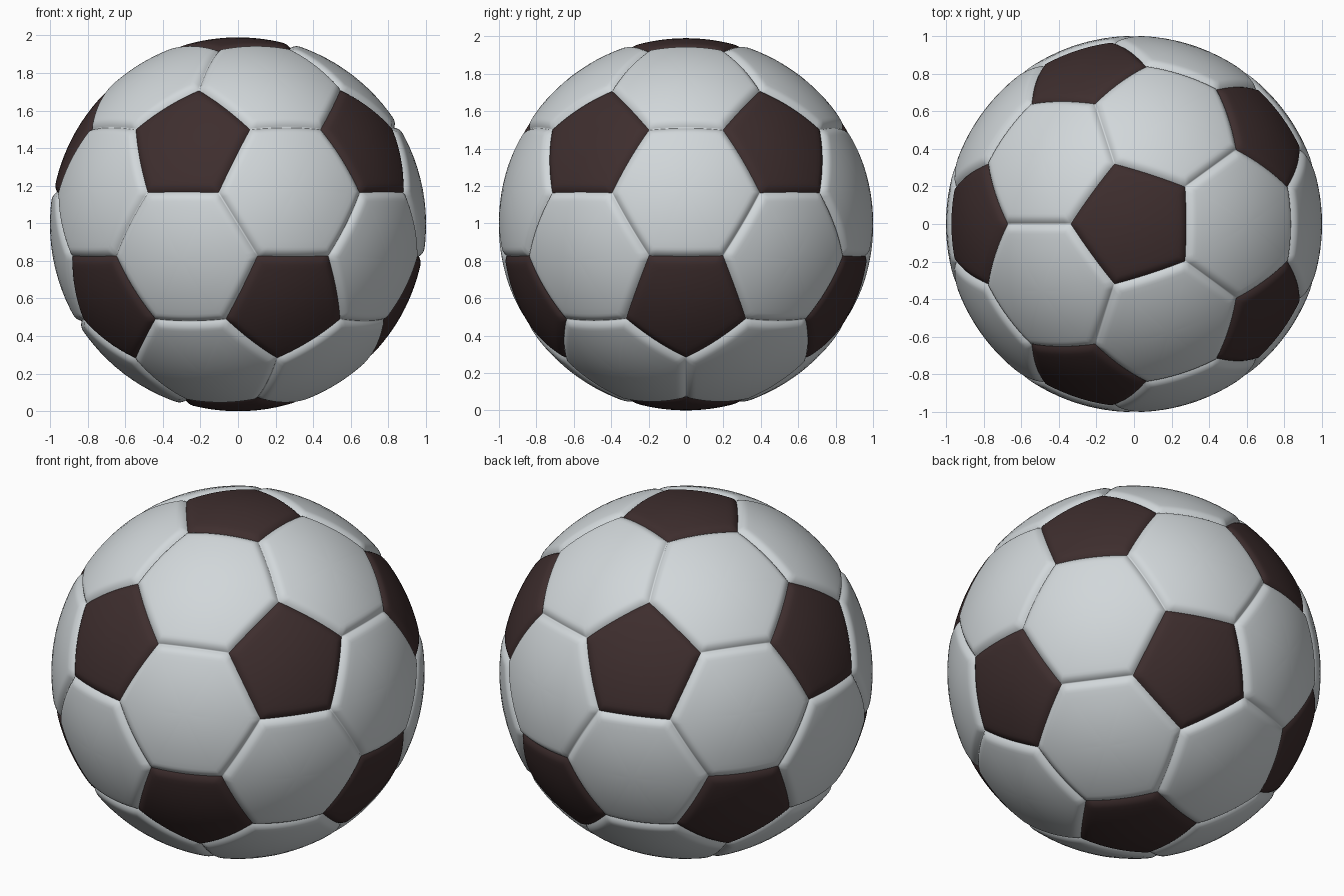
import bpy, bmesh, math
from itertools import combinations
from mathutils import Vector

if "Cube" in bpy.data.objects:
    bpy.data.objects.remove(bpy.data.objects["Cube"])

CENTRE = Vector((0, 0, 0.995))
SEAM_R = 0.978      # radius at the bottom of the seams
SEAM_W = 0.05       # half width of the rounded seam


def material(name, rgb):
    m = bpy.data.materials.new(name)
    m.diffuse_color = (*rgb, 1)
    m.use_nodes = True
    m.node_tree.nodes["Principled BSDF"].inputs["Base Color"].default_value = m.diffuse_color
    return m


# Icosahedron corners: poles plus two staggered rings of five
h, s = 1 / math.sqrt(5), 2 / math.sqrt(5)
ico = [Vector((0, 0, 1)), Vector((0, 0, -1))]
for i in range(5):
    for z, off in ((h, 36), (-h, 0)):
        a = math.radians(off + 72 * i)
        ico.append(Vector((s * math.cos(a), s * math.sin(a), z)))


def near(a, b):
    return 0.1 < (a - b).length < 1.2


def ordered(points, axis):
    """Sort panel corners counter-clockwise about the outward axis."""
    u = axis.orthogonal().normalized()
    v = axis.cross(u)
    return sorted(points, key=lambda p: math.atan2(p.dot(v), p.dot(u)))


def add_panel(bm, corners, axis, radius, seg=14):
    """Domed panel made of concentric rings, dipping into the seam at its rim."""
    n = len(corners)
    normals = [corners[i].cross(corners[(i + 1) % n]).normalized() for i in range(n)]
    mid = sum(corners, Vector()) / n

    def place(p):
        p = p.normalized()
        d = max(0, min(p.dot(q) for q in normals))
        dip = max(0, 1 - d / SEAM_W) ** 2.2
        return bm.verts.new(CENTRE + p * (radius - (radius - SEAM_R) * dip))

    prev = None
    for t in (1, 0.985, 0.965, 0.94, 0.91, 0.88, 0.84, 0.75, 0.6, 0.45, 0.3, 0.15):
        ring = []
        for i in range(n):
            a, b = corners[i], corners[(i + 1) % n]
            ring += [place(mid.lerp(a.lerp(b, k / seg), t)) for k in range(seg)]
        if prev:
            for k in range(len(ring)):
                j = (k + 1) % len(ring)
                bm.faces.new((prev[k], prev[j], ring[j], ring[k]))
        prev = ring
    c = place(mid)
    for k in range(len(prev)):
        bm.faces.new((prev[k], prev[(k + 1) % len(prev)], c))


def build(name, panels, radius, mat):
    bm = bmesh.new()
    for corners, axis in panels:
        add_panel(bm, ordered(corners, axis), axis, radius)
    bmesh.ops.remove_doubles(bm, verts=bm.verts, dist=0.0002)
    me = bpy.data.meshes.new(name)
    bm.to_mesh(me)
    bm.free()
    me.materials.append(mat)
    for p in me.polygons:
        p.use_smooth = True
    ob = bpy.data.objects.new(name, me)
    bpy.context.collection.objects.link(ob)


# Dark pentagons sit on the icosahedron corners
pentagons = [([(2 * v + w) / 3 for w in ico if near(v, w)], v) for v in ico]

# Light hexagons sit on the icosahedron faces
hexagons = []
for tri in combinations(ico, 3):
    if all(near(a, b) for a, b in combinations(tri, 2)):
        pts = [(2 * a + b) / 3 for a in tri for b in tri if a is not b]
        hexagons.append((pts, sum(tri, Vector()).normalized()))

build("pentagon_panels", pentagons, 0.995, material("dark brown", (0.048, 0.027, 0.027)))
build("hexagon_panels", hexagons, 1.001, material("pale grey", (0.64, 0.68, 0.70)))
